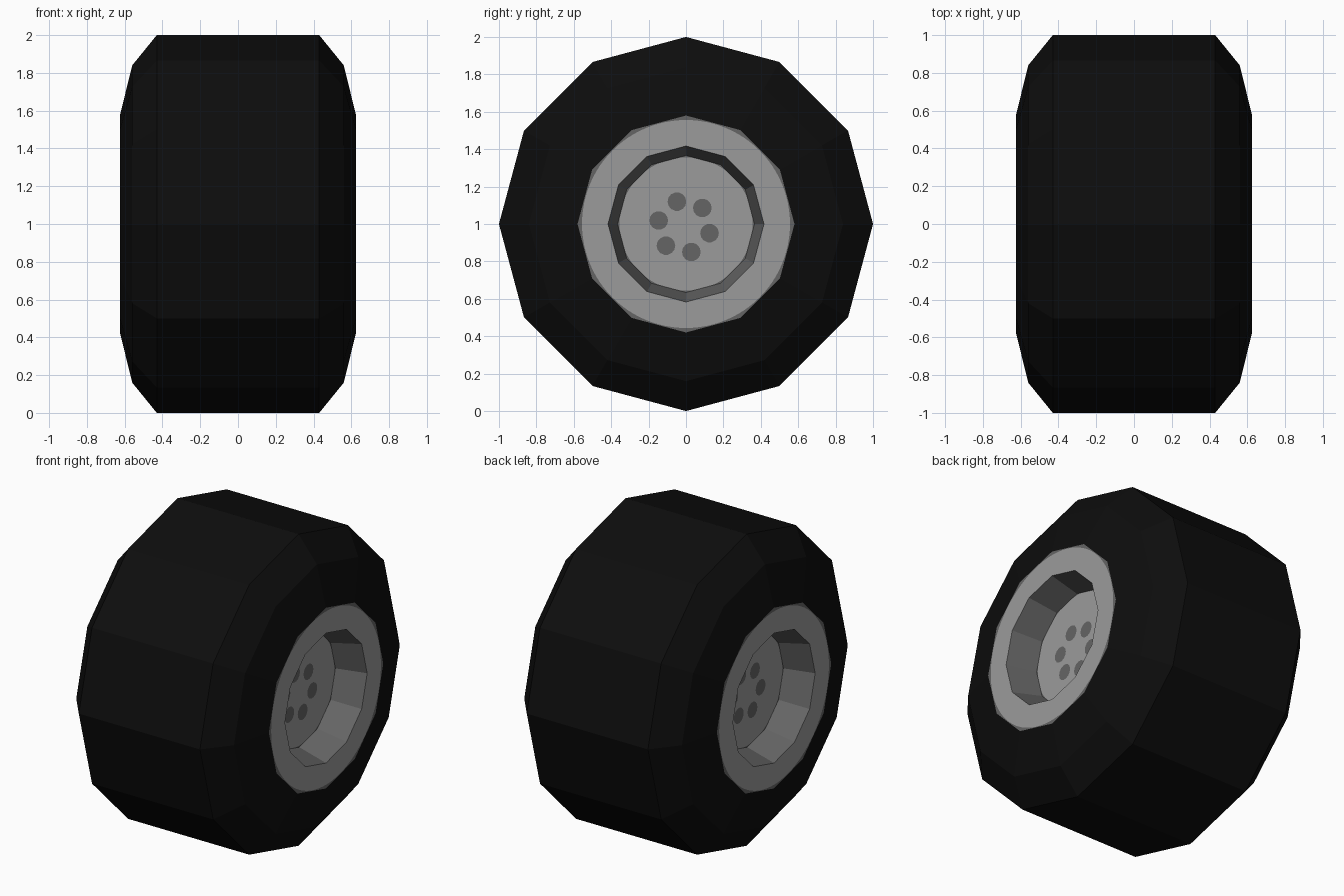
import bpy, math

if "Cube" in bpy.data.objects:
    bpy.data.objects.remove(bpy.data.objects["Cube"])

SIDES = 12          # facets of the wheel
FINE = 96           # points per ring on the hub, for the round painted edges


def material(name, v):
    m = bpy.data.materials.new(name)
    m.diffuse_color = (v, v, v, 1)
    m.use_nodes = True
    m.node_tree.nodes["Principled BSDF"].inputs["Base Color"].default_value = m.diffuse_color
    return m


black = material("tyre_black", 0.004)
light = material("light_grey", 0.33)
dark = material("dark_grey", 0.13)


def poly_radius(r, a):
    """Distance to the edge of a regular polygon at angle a."""
    step = 2 * math.pi / SIDES
    return r * math.cos(step / 2) / math.cos(a % step - step / 2)


def lathe(name, rings, n, mats, bands, cap=None, turn=0):
    """Rings are (x, polygon radius, optional circle limit), swept about x."""
    verts, faces, idx = [], [], []
    for x, r, *limit in rings:
        for j in range(n):
            a = 2 * math.pi * j / n
            d = poly_radius(r, a)
            if limit:
                d = min(d - 0.0005, limit[0])
            verts.append((x, d * math.cos(a), d * math.sin(a)))
    for i in range(len(rings) - 1):
        for j in range(n):
            k = (j + 1) % n
            faces.append((i * n + j, i * n + k, (i + 1) * n + k, (i + 1) * n + j))
            idx.append(bands[i])
    if cap is not None:
        faces.append(tuple((len(rings) - 1) * n + j for j in range(n)))
        idx.append(cap)
    return add(name, verts, faces, mats, idx, turn)


def add(name, verts, faces, mats, idx, turn=0):
    me = bpy.data.meshes.new(name)
    me.from_pydata(verts, [], faces)
    for m in mats:
        me.materials.append(m)
    me.polygons.foreach_set("material_index", idx)
    ob = bpy.data.objects.new(name, me)
    ob.location.z = 1
    ob.rotation_euler.z = turn
    bpy.context.collection.objects.link(ob)
    return ob


# Tyre
half = [(0.43, 1.0), (0.56, 0.84), (0.625, 0.575)]
profile = [(-x, r) for x, r in reversed(half)] + half
lathe("tyre", profile, SIDES, [black], [0] * 5)

# Rim, sunken barrel and hub disc on each side
hub = [(0.625, 0.58), (0.625, 0.58, 0.556), (0.625, 0.417),
       (0.435, 0.366), (0.435, 0.366, 0.356)]
for side, turn, start in (("right", 0, -14), ("left", math.pi, -6)):
    lathe(side + "_hub", hub, FINE, [light, dark], [1, 0, 1, 1], 0, turn)

    # Painted bolt holes
    verts, faces, n = [], [], 14
    for k in range(6):
        c = math.radians(start + 60 * k)
        cy, cz = -0.01 + 0.14 * math.cos(c), -0.015 + 0.14 * math.sin(c)
        faces.append(tuple(range(k * n, k * n + n)))
        for j in range(n):
            a = 2 * math.pi * j / n
            verts.append((0.439, cy + 0.05 * math.cos(a), cz + 0.05 * math.sin(a)))
    add(side + "_bolt_holes", verts, faces, [dark], [0] * 6, turn)
